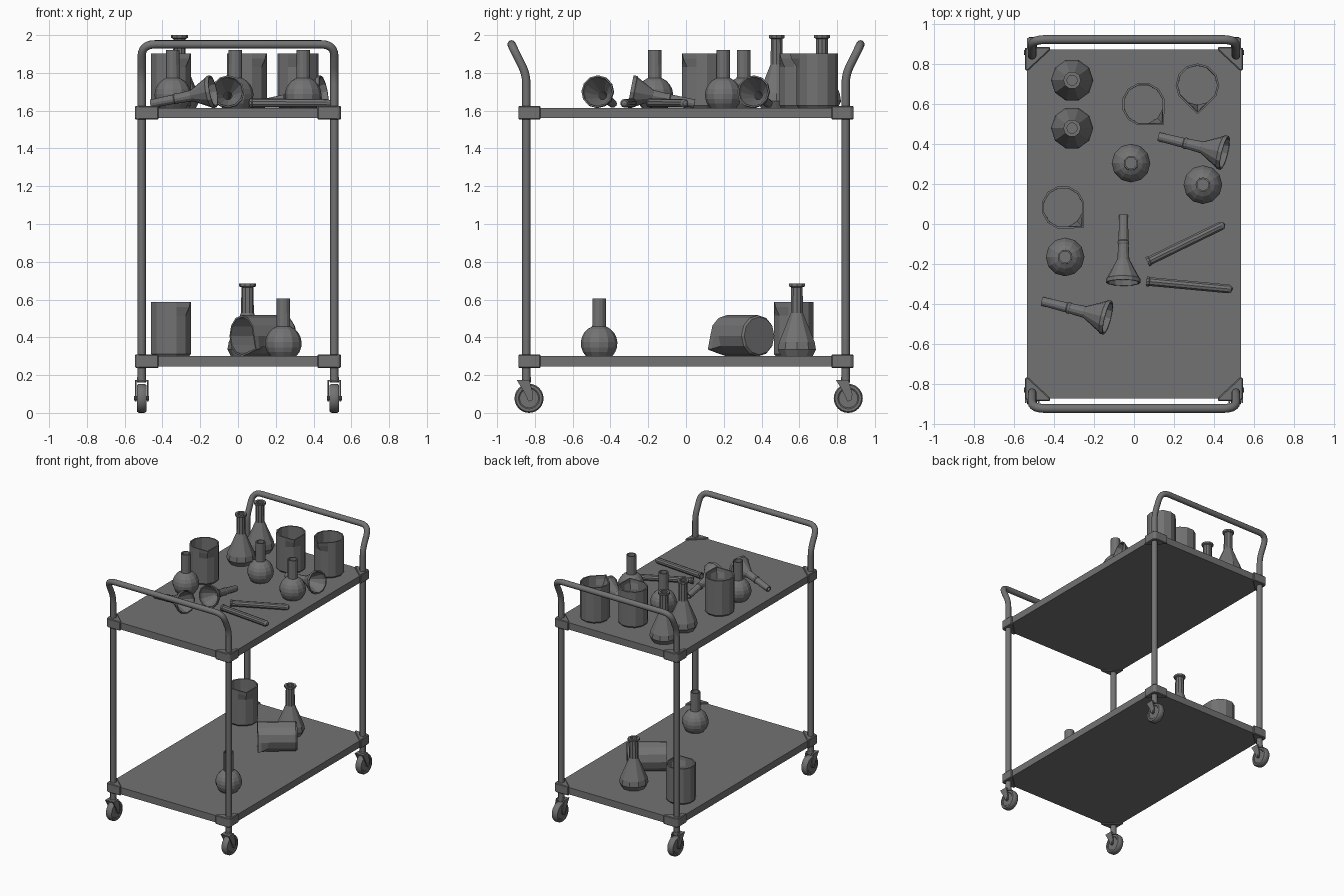
import bpy, bmesh, math
from mathutils import Vector, Matrix

if "Cube" in bpy.data.objects:
    bpy.data.objects.remove(bpy.data.objects["Cube"])

TOP, LOW = 1.615, 0.30
DARK = bpy.data.materials.new("dark_grey")
DARK.diffuse_color = (0.17, 0.17, 0.17, 1)
DARK.use_nodes = True
DARK.node_tree.nodes["Principled BSDF"].inputs["Base Color"].default_value = DARK.diffuse_color


def smooth_angle(ob):
    bpy.ops.object.select_all(action='DESELECT')
    ob.select_set(True)
    bpy.context.view_layer.objects.active = ob
    bpy.ops.object.shade_smooth_by_angle(angle=math.radians(35))


def finish(name, bm, smooth=False):
    bmesh.ops.remove_doubles(bm, verts=bm.verts, dist=1e-5)
    bmesh.ops.recalc_face_normals(bm, faces=bm.faces)
    me = bpy.data.meshes.new(name)
    bm.to_mesh(me)
    bm.free()
    me.materials.append(DARK)
    ob = bpy.data.objects.new(name, me)
    bpy.context.collection.objects.link(ob)
    if smooth:
        smooth_angle(ob)
    return ob


def lathe(name, prof, n, loc, axis=(0, 0, 1), xdir=(1, 0, 0), lip=None, smooth=False):
    """Revolve (r, z) points about an axis; lip maps z -> extra radius at the spout."""
    bm = bmesh.new()
    rings = []
    for r, z in prof:
        ring = []
        for i in range(n):
            a = 2 * math.pi * i / n
            rr = r + (lip.get(z, 0) if lip and i == 0 else 0)
            ring.append(bm.verts.new((rr * math.cos(a), rr * math.sin(a), z)))
        rings.append(ring)
    for a, b in zip(rings, rings[1:]):
        for i in range(n):
            j = (i + 1) % n
            bm.faces.new((a[i], a[j], b[j], b[i]))
    zd = Vector(axis).normalized()
    xd = Vector(xdir)
    xd = (xd - zd * xd.dot(zd)).normalized()
    m = Matrix((xd, zd.cross(xd), zd)).transposed().to_4x4()
    m.translation = loc
    bm.transform(m)
    return finish(name, bm, smooth)


def prism(name, pts, vec, bevel=0):
    """Extrude a flat 3D outline along a vector, optionally bevelling its edges."""
    bm = bmesh.new()
    a = [bm.verts.new(p) for p in pts]
    b = [bm.verts.new(Vector(p) + Vector(vec)) for p in pts]
    bm.faces.new(a)
    bm.faces.new(b[::-1])
    for i in range(len(a)):
        j = (i + 1) % len(a)
        bm.faces.new((a[i], b[i], b[j], a[j]))
    bmesh.ops.recalc_face_normals(bm, faces=bm.faces)
    if bevel:
        bmesh.ops.bevel(bm, geom=bm.edges[:], offset=bevel, segments=1, affect='EDGES', clamp_overlap=True)
    return finish(name, bm)


def tube(name, pts, fillets, rad):
    """Swept round tube with filleted corners."""
    pts = [Vector(p) for p in pts]
    path = [pts[0]]
    for k in range(1, len(pts) - 1):
        p = pts[k]
        a = p + (pts[k - 1] - p).normalized() * fillets[k - 1]
        b = p + (pts[k + 1] - p).normalized() * fillets[k - 1]
        for i in range(7):
            t = i / 6
            path.append(a * (1 - t) ** 2 + p * 2 * t * (1 - t) + b * t * t)
    path.append(pts[-1])
    cu = bpy.data.curves.new(name, 'CURVE')
    cu.dimensions = '3D'
    cu.bevel_depth = rad
    cu.bevel_resolution = 4
    cu.use_fill_caps = True
    cu.materials.append(DARK)
    sp = cu.splines.new('POLY')
    sp.points.add(len(path) - 1)
    for q, p in zip(sp.points, path):
        q.co = (*p, 1)
    ob = bpy.data.objects.new(name, cu)
    bpy.context.collection.objects.link(ob)
    bpy.ops.object.select_all(action='DESELECT')
    ob.select_set(True)
    bpy.context.view_layer.objects.active = ob
    bpy.ops.object.convert(target='MESH')
    smooth_angle(bpy.context.view_layer.objects.active)


# trays
for nm, z in (("upper_tray", TOP), ("lower_tray", LOW)):
    prism(nm, [(x * 0.535, y * 0.875, z - 0.055) for x, y in ((-1, -1), (1, -1), (1, 1), (-1, 1))], (0, 0, 0.055))

# post-and-handle loops at each end
for s, nm in ((-1, "front_handle_frame"), (1, "back_handle_frame")):
    y0, y1 = s * 0.845, s * 0.924
    tube(nm, [(-0.51, y0, 0.18), (-0.51, y0, 1.79), (-0.51, y1, 1.951),
              (0.51, y1, 1.951), (0.51, y0, 1.79), (0.51, y0, 0.18)], [0.05, 0.07, 0.07, 0.05], 0.022)

# corner brackets and casters
corner = [(0.545, 0.77), (0.545, 0.872), (0.532, 0.887), (0.42, 0.887), (0.42, 0.872), (0.53, 0.77)]
fork = [(-0.052, 0.175), (0.015, 0.175), (0.036, 0.1), (0.032, 0.068), (0.012, 0.06), (-0.018, 0.12)]
wheel = [(0, -0.02), (0.05, -0.02), (0.056, -0.025), (0.07, -0.025), (0.077, -0.015),
         (0.077, 0.015), (0.07, 0.025), (0.056, 0.025), (0.05, 0.02), (0, 0.02)]
for sx in (-1, 1):
    for sy in (-1, 1):
        for z in (TOP, LOW):
            prism("corner_bracket", [(sx * x, sy * y, z - 0.062) for x, y in corner], (0, 0, 0.072), 0.005)
        x, y = sx * 0.51, sy * 0.845
        lathe("caster_stem", [(0, 0.16), (0.024, 0.16), (0.024, 0.19), (0.016, 0.19), (0.016, 0.25), (0, 0.25)],
              12, (x, y, 0), smooth=True)
        for d in (-0.036, 0.028):
            prism("caster_fork_side", [(x + d, y + a, b) for a, b in fork], (0.008, 0, 0))
        prism("caster_fork_top", [(x - 0.036, y + a, 0.165) for a in (-0.045, 0.015)]
              + [(x + 0.036, y + a, 0.165) for a in (0.015, -0.045)], (0, 0, 0.01))
        lathe("caster_wheel", wheel, 24, (x, y + 0.014, 0.077), (1, 0, 0), (0, 1, 0), smooth=True)
        lathe("caster_axle", [(0, -0.04), (0.012, -0.04), (0.012, 0.04), (0, 0.04)], 10,
              (x, y + 0.014, 0.077), (1, 0, 0), (0, 1, 0))

# conical flasks
conical = [(0, 0), (0.088, 0), (0.106, 0.035), (0.099, 0.075), (0.034, 0.23), (0.032, 0.365), (0.044, 0.37),
           (0.044, 0.385), (0.026, 0.385), (0.026, 0.23), (0.092, 0.07), (0.08, 0.01), (0, 0.01)]
for x, y, z in ((-0.31, 0.72, TOP), (-0.31, 0.48, TOP), (0.05, 0.587, LOW)):
    lathe("conical_flask", conical, 10, (x, y, z))


# round flasks
def bulb(r, a0, a1):
    angles = [math.radians(a0 + (a1 - a0) * i / 7) for i in range(8)]
    return [(r * math.cos(a), 0.068 + r * math.sin(a)) for a in angles]


round_prof = [(0, 0)] + bulb(0.097, -44.5, 68) + [(0.036, 0.305), (0.028, 0.305)] + bulb(0.089, 71, -44) + [(0, 0.006)]
for x, y, z in ((-0.015, 0.305, TOP), (0.345, 0.197, TOP), (-0.345, -0.165, TOP), (0.24, -0.46, LOW)):
    lathe("round_flask", round_prof, 12, (x, y, z))

# beakers with pouring lips
beaker = [(0, 0), (0.1, 0), (0.109, 0.012), (0.109, 0.215), (0.109, 0.26), (0.109, 0.287),
          (0.099, 0.287), (0.099, 0.26), (0.099, 0.215), (0.098, 0.012), (0, 0.012)]
lip = {0.26: 0.028, 0.287: 0.036}
for x, y, z, a in ((-0.355, 0.083, TOP, -45), (0.047, 0.6, TOP, -45), (0.318, 0.695, TOP, -90), (-0.355, 0.571, LOW, -45)):
    r = math.radians(a)
    lathe("beaker", beaker, 12, (x, y, z), xdir=(math.cos(r), math.sin(r), 0), lip=lip)
lathe("fallen_beaker", beaker, 12, (0.25, 0.388, LOW + 0.108), (-0.8, -0.6, 0), (0.52, -0.69, -0.5), lip)

# funnels lying on their sides
funnel = [(0.014, 0), (0.022, 0), (0.025, 0.13), (0.029, 0.135), (0.029, 0.145), (0.026, 0.15), (0.03, 0.225),
          (0.08, 0.318), (0.087, 0.325), (0.087, 0.345), (0.079, 0.345), (0.074, 0.322), (0.022, 0.228), (0.014, 0)]
for a, b in (((0.125, 0.437), (0.445, 0.358)), ((-0.052, 0.045), (-0.054, -0.285)), ((-0.46, -0.387), (-0.142, -0.467))):
    p = Vector((*a, TOP + 0.022))
    lathe("funnel", funnel, 12, p, Vector((*b, TOP + 0.085)) - p, (0, 0, 1))

# test tubes
for a, b in (((0.067, -0.19), (0.455, 0.0)), ((0.063, -0.287), (0.494, -0.327))):
    p, q = Vector((*a, TOP + 0.026)), Vector((*b, TOP + 0.024))
    n = (q - p).length
    lathe("test_tube", [(0.017, 0), (0.026, 0), (0.026, 0.012), (0.023, 0.016), (0.023, n - 0.02), (0.015, n - 0.005), (0, n),
                        (0, n - 0.007), (0.011, n - 0.012), (0.017, n - 0.024), (0.017, 0)], 10, p, q - p, (0, 0, 1))
